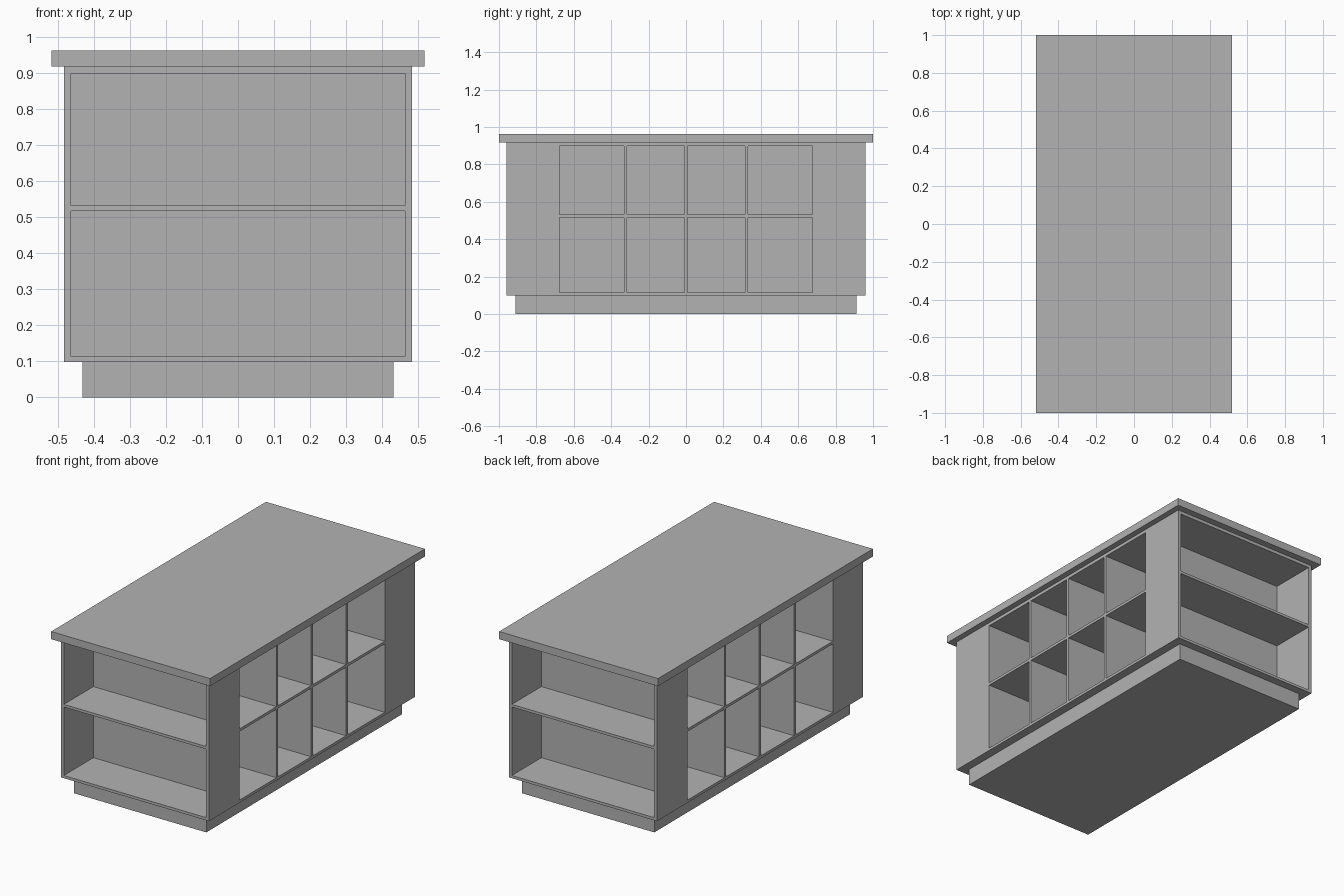
import bpy
import bmesh
from mathutils import Matrix, Vector

cube = bpy.data.objects.get("Cube")
if cube:
    bpy.data.objects.remove(cube, do_unlink=True)

grey = bpy.data.materials.new("plain grey")
grey.use_nodes = True
colour = (0.45, 0.45, 0.45, 1)
grey.diffuse_color = colour
grey.node_tree.nodes["Principled BSDF"].inputs["Base Color"].default_value = colour


def boxes(name, spans):
    """One object made of boxes, each given as x, y and z (low, high) spans."""
    bm = bmesh.new()
    for span in spans:
        size = Vector([hi - lo for lo, hi in span])
        centre = Vector([(hi + lo) / 2 for lo, hi in span])
        bmesh.ops.create_cube(bm, size=1, matrix=Matrix.Translation(centre) @ Matrix.Diagonal(size).to_4x4())
    mesh = bpy.data.meshes.new(name)
    bm.to_mesh(mesh)
    bm.free()
    mesh.materials.append(grey)
    obj = bpy.data.objects.new(name, mesh)
    bpy.context.collection.objects.link(obj)
    return obj


def both(half):
    return (-half, half)


HALF_X, HALF_Y = 0.483, 0.96
BASE_Z, TOP_Z = 0.098, 0.918
BOARD = 0.008                 # half the thickness of a shelf or divider
ROWS = [(0.114, 0.517), (0.533, 0.899)]
DIVIDERS = [0, 0.324]
CUBBY_END, END_BACK = 0.677, 0.685

# Plinth and worktop
boxes("plinth", [(both(0.432), both(0.912), (0, BASE_Z))])
boxes("worktop", [(both(0.518), both(1), (TOP_Z, 0.963))])

# Cabinet body, hollowed out by the shelf spaces
cabinet = boxes("cabinet", [(both(HALF_X), both(HALF_Y), (BASE_Z, TOP_Z))])
columns = [(BOARD, DIVIDERS[1] - BOARD), (DIVIDERS[1] + BOARD, CUBBY_END)]
spaces = []
for row in ROWS:
    for s in (-1, 1):
        # Wide open shelves on each end
        spaces.append((both(0.463), sorted((s * END_BACK, s * (HALF_Y + 0.1))), row))
        # Cubbies on each long side, back to back against a middle panel
        depth = sorted((s * BOARD, s * (HALF_X + 0.1)))
        for lo, hi in columns:
            spaces += [(depth, (lo, hi), row), (depth, (-hi, -lo), row)]

cutter = boxes("shelf_spaces", spaces)
cutter.hide_render = True
mod = cabinet.modifiers.new("hollow", "BOOLEAN")
mod.operation = "DIFFERENCE"
mod.solver = "EXACT"
mod.object = cutter
bpy.context.view_layer.objects.active = cabinet
bpy.ops.object.modifier_apply(modifier=mod.name)
bpy.data.objects.remove(cutter, do_unlink=True)
